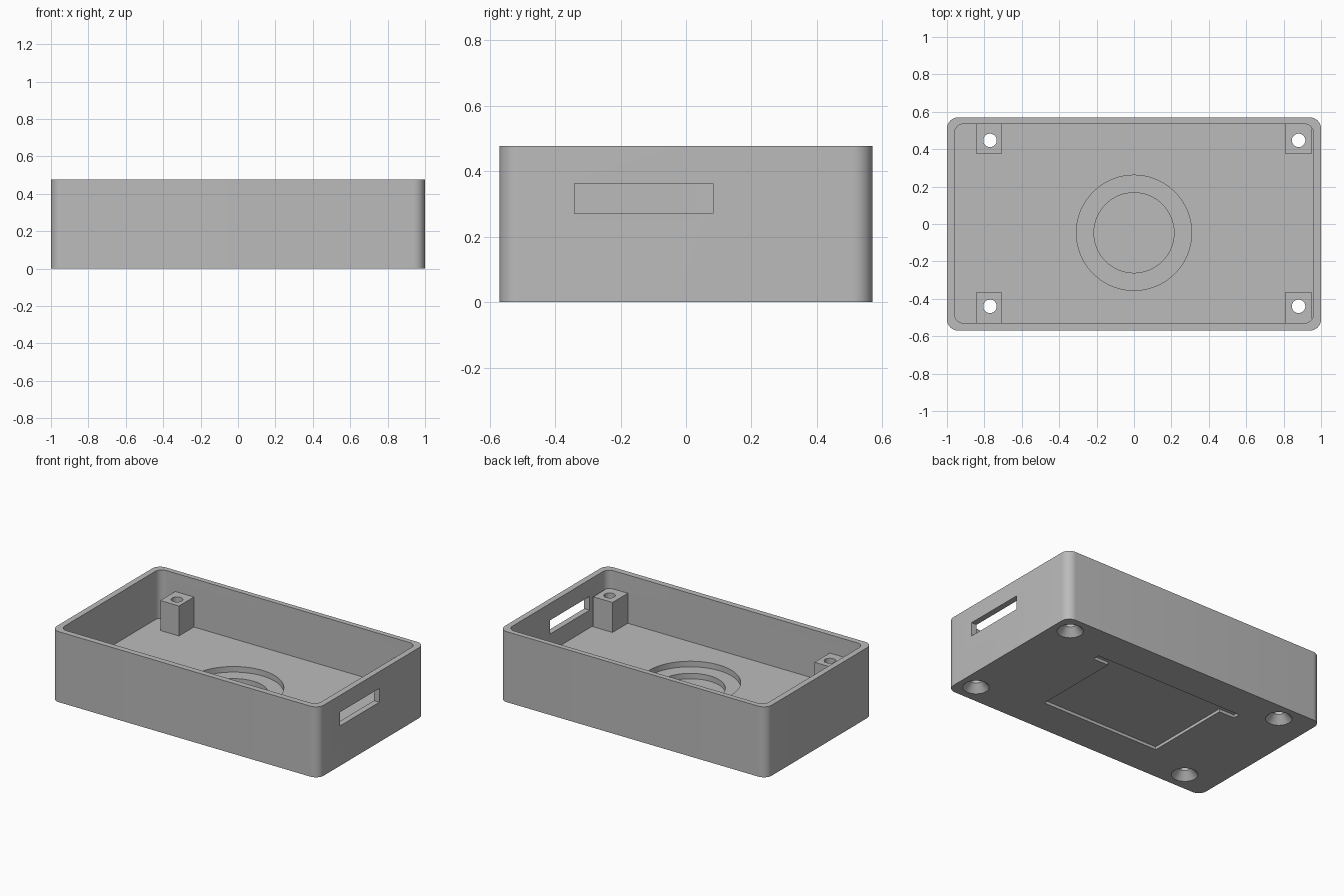
import bpy, bmesh, math

if "Cube" in bpy.data.objects:
    bpy.data.objects.remove(bpy.data.objects["Cube"])

grey = bpy.data.materials.new("plain_grey")
grey.diffuse_color = (0.5, 0.5, 0.5, 1)
grey.use_nodes = True
grey.node_tree.nodes["Principled BSDF"].inputs["Base Color"].default_value = grey.diffuse_color


def finish(name, bm):
    bmesh.ops.recalc_face_normals(bm, faces=bm.faces)
    me = bpy.data.meshes.new(name)
    bm.to_mesh(me)
    bm.free()
    ob = bpy.data.objects.new(name, me)
    bpy.context.collection.objects.link(ob)
    me.materials.append(grey)
    return ob


def prism(name, pts, z0, z1):
    bm = bmesh.new()
    face = bm.faces.new([bm.verts.new((x, y, z0)) for x, y in pts])
    top = bmesh.ops.extrude_face_region(bm, geom=[face])["geom"]
    bmesh.ops.translate(bm, vec=(0, 0, z1 - z0),
                        verts=[v for v in top if isinstance(v, bmesh.types.BMVert)])
    return finish(name, bm)


def box(name, x0, x1, y0, y1, z0, z1):
    return prism(name, [(x0, y0), (x1, y0), (x1, y1), (x0, y1)], z0, z1)


def rounded(name, x0, x1, y0, y1, r, z0, z1, n=10):
    pts = []
    corners = [(x1 - r, y1 - r), (x0 + r, y1 - r), (x0 + r, y0 + r), (x1 - r, y0 + r)]
    for k, (cx, cy) in enumerate(corners):
        for i in range(n + 1):
            a = math.pi / 2 * (k + i / n)
            pts.append((cx + r * math.cos(a), cy + r * math.sin(a)))
    return prism(name, pts, z0, z1)


def cone(name, x, y, r0, r1, z0, z1, n=48):
    bm = bmesh.new()
    bmesh.ops.create_cone(bm, cap_ends=True, segments=n, radius1=r0, radius2=r1, depth=z1 - z0)
    bmesh.ops.translate(bm, vec=(x, y, (z0 + z1) / 2), verts=bm.verts)
    return finish(name, bm)


def combine(target, other, op):
    mod = target.modifiers.new("combine", "BOOLEAN")
    mod.operation, mod.solver, mod.object = op, "EXACT", other
    bpy.context.view_layer.objects.active = target
    bpy.ops.object.modifier_apply(modifier=mod.name)
    bpy.data.objects.remove(other)


# Tray shell with its cavity
tray = rounded("enclosure_tray", -1, 1, -0.57, 0.57, 0.06, 0, 0.477)
combine(tray, rounded("cavity", -0.96, 0.96, -0.53, 0.535, 0.05, 0.15, 0.6), "DIFFERENCE")

# Stepped round recess in the floor
combine(tray, cone("upper_recess", 0, -0.047, 0.308, 0.308, 0.112, 0.2, 96), "DIFFERENCE")
combine(tray, cone("lower_recess", 0, -0.047, 0.214, 0.214, 0.075, 0.2, 96), "DIFFERENCE")

# Slot in the right wall
combine(tray, box("side_slot", 0.9, 1.1, -0.34, 0.083, 0.27, 0.363), "DIFFERENCE")

# T-shaped shallow pocket underneath
pocket = [(-0.44, -0.32), (0.44, -0.32), (0.44, 0.28), (0.555, 0.28),
          (0.555, 0.328), (-0.555, 0.328), (-0.555, 0.28), (-0.44, 0.28)]
combine(tray, prism("underside_pocket", pocket, -0.1, 0.02), "DIFFERENCE")

# Screw posts, drilled through and countersunk from below
for x in (-0.77, 0.88):
    for y, y0, y1 in ((-0.44, -0.54, -0.367), (0.447, 0.376, 0.545)):
        x0, x1 = (-0.845, -0.705) if x < 0 else (0.807, 0.952)
        combine(tray, box("screw_post", x0, x1, y0, y1, 0.13, 0.353), "UNION")
        combine(tray, cone("screw_hole", x, y, 0.036, 0.036, -0.1, 0.5), "DIFFERENCE")
        combine(tray, cone("countersink", x, y, 0.089, 0.036, -0.01, 0.05), "DIFFERENCE")

# Smooth the rounded corners and holes, keep hard edges
bpy.ops.object.select_all(action="DESELECT")
tray.select_set(True)
bpy.context.view_layer.objects.active = tray
bpy.ops.object.shade_smooth_by_angle(angle=math.radians(30))
